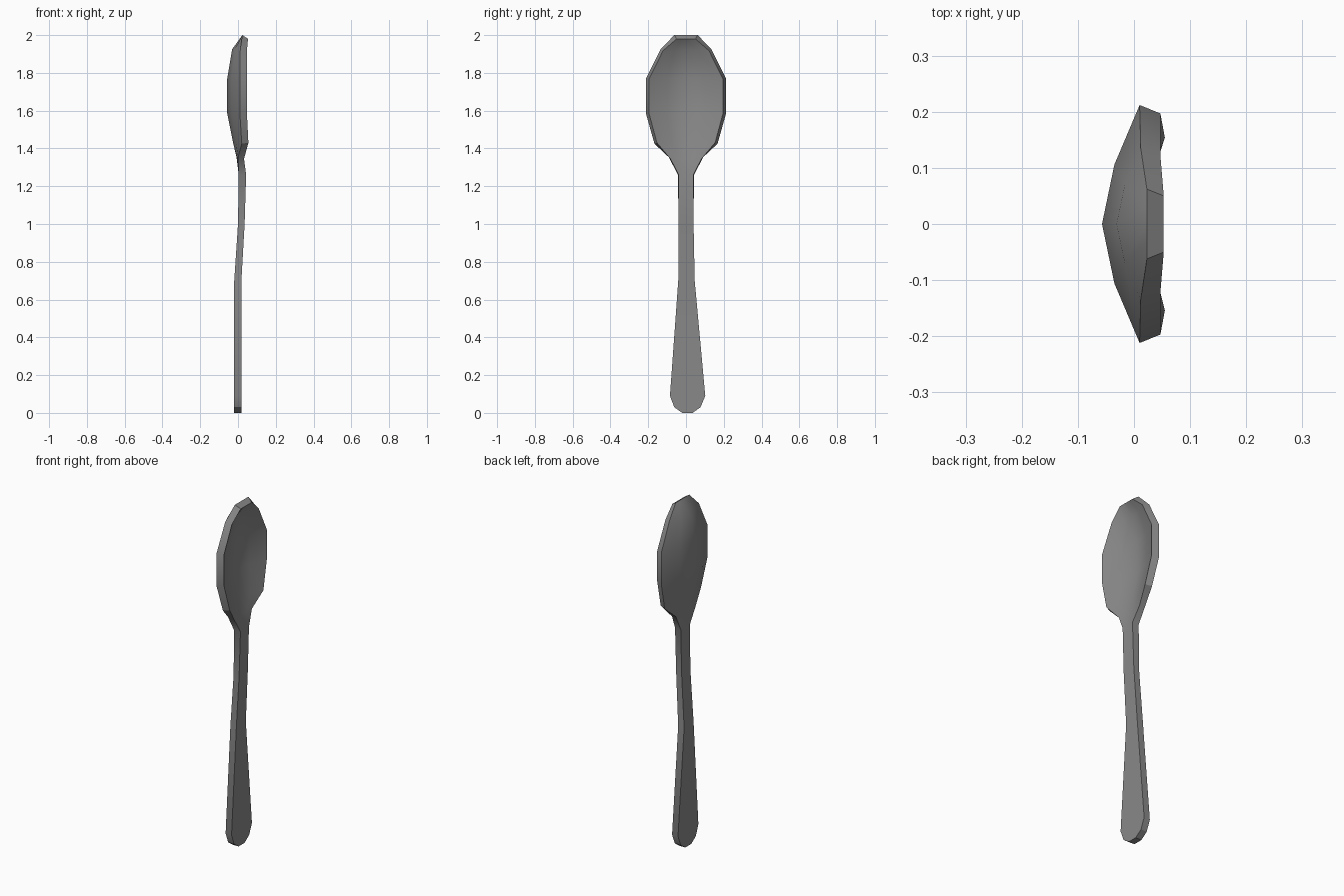
import bpy, bmesh, math

if "Cube" in bpy.data.objects:
    bpy.data.objects.remove(bpy.data.objects["Cube"])

# Spoon stations from handle end to bowl tip:
# z, left y, right y, back-edge x, front-edge x, hollow depth, rim inset, front z shift
STATIONS = [
    (0.00, -0.02, 0.035, -0.02, 0.018, 0, 0, 0),
    (0.03, -0.062, 0.077, -0.02, 0.018, 0, 0, 0),
    (0.09, -0.085, 0.102, -0.02, 0.018, 0, 0, 0),
    (0.70, -0.041, 0.046, -0.02, 0.018, 0, 0, 0),
    (1.00, -0.040, 0.040, 0.00, 0.035, 0, 0, 0),
    (1.26, -0.042, 0.042, 0.004, 0.043, 0, 0.003, 0),
    (1.355, -0.092, 0.092, 0.00, 0.032, 0.008, 0.01, -0.01),
    (1.425, -0.167, 0.167, 0.02, 0.055, 0.045, 0.013, 0.005),
    (1.585, -0.212, 0.212, 0.01, 0.047, 0.067, 0.015, 0.005),
    (1.77, -0.212, 0.212, 0.01, 0.047, 0.067, 0.015, -0.005),
    (1.925, -0.135, 0.135, 0.012, 0.047, 0.043, 0.013, -0.008),
    (2.00, -0.062, 0.062, 0.023, 0.053, 0, 0.012, -0.02),
]
SAG = (0, 0.67, 1, 0.67, 0)   # how the hollow deepens across the width


def make_ring(bm, z, yl, yr, xb, xf, depth, inset, dz):
    def row(y0, y1, x, zz):
        return [bm.verts.new((x - depth * s, y0 + (y1 - y0) * i / 4, zz))
                for i, s in enumerate(SAG)]
    back = row(yl, yr, xb, z)
    front = row(yl + inset, yr - inset, xf, z + dz)
    return back + front[::-1]


# Loft handle and bowl as one closed body
bm = bmesh.new()
rings = [make_ring(bm, *s) for s in STATIONS]
for a, b in zip(rings, rings[1:]):
    for i in range(10):
        j = (i + 1) % 10
        bm.faces.new((a[i], a[j], b[j], b[i]))
# End caps
for r in (rings[0], rings[-1]):
    for i in range(4):
        bm.faces.new((r[i], r[i + 1], r[8 - i], r[9 - i]))
bmesh.ops.recalc_face_normals(bm, faces=bm.faces)

mesh = bpy.data.meshes.new("spoon")
bm.to_mesh(mesh)
bm.free()
spoon = bpy.data.objects.new("spoon", mesh)
bpy.context.collection.objects.link(spoon)

# Dark grey metal
metal = bpy.data.materials.new("dark_metal")
metal.diffuse_color = (0.25, 0.25, 0.25, 1)
metal.use_nodes = True
metal.node_tree.nodes["Principled BSDF"].inputs["Base Color"].default_value = metal.diffuse_color
mesh.materials.append(metal)

# Smooth bowl, crisp rim and handle edges
bpy.context.view_layer.objects.active = spoon
spoon.select_set(True)
bpy.ops.object.shade_smooth_by_angle(angle=math.radians(28))
